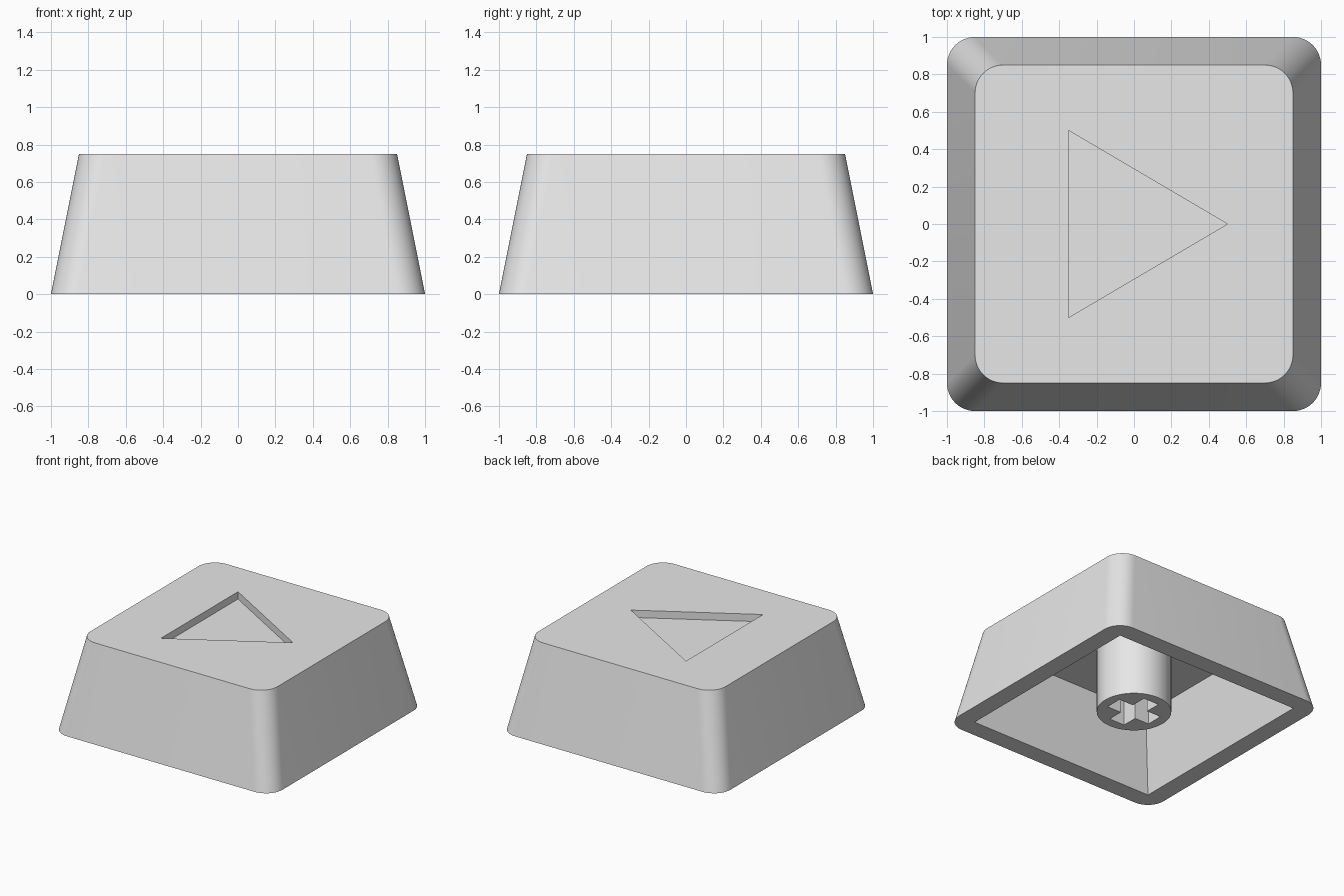
import bpy
import bmesh
from math import cos, sin, pi, radians

cube = bpy.data.objects.get("Cube")
if cube:
    bpy.data.objects.remove(cube, do_unlink=True)

grey = bpy.data.materials.new("light grey plastic")
grey.use_nodes = True
grey.diffuse_color = (0.8, 0.8, 0.8, 1)
grey.node_tree.nodes["Principled BSDF"].inputs["Base Color"].default_value = (0.8, 0.8, 0.8, 1)


def rounded_square(half, radius, steps=12):
    """Outline of a square with round corners."""
    points = []
    for corner in range(4):
        mid = pi / 4 + corner * pi / 2
        cx = (half - radius) * (1 if cos(mid) > 0 else -1)
        cy = (half - radius) * (1 if sin(mid) > 0 else -1)
        for i in range(steps + 1):
            a = corner * pi / 2 + i / steps * pi / 2
            points.append((cx + radius * cos(a), cy + radius * sin(a)))
    return points


def square(half):
    return [(half, -half), (half, half), (-half, half), (-half, -half)]


def circle(radius, sides=64):
    return [(radius * cos(2 * pi * i / sides), radius * sin(2 * pi * i / sides))
            for i in range(sides)]


def cross(arm, half_width):
    """Outline of a plus sign, one quarter turned four times."""
    points = []
    x, y = 1, 0
    for _ in range(4):
        for u, v in ((arm, -half_width), (arm, half_width), (half_width, half_width)):
            points.append((u * x - v * y, u * y + v * x))
        x, y = -y, x
    return points


def loft(name, bottom, top, z0, z1):
    """Closed solid between two outlines with equal point counts."""
    bm = bmesh.new()
    low = [bm.verts.new((x, y, z0)) for x, y in bottom]
    high = [bm.verts.new((x, y, z1)) for x, y in top]
    bm.faces.new(low[::-1])
    bm.faces.new(high)
    n = len(low)
    for i in range(n):
        j = (i + 1) % n
        bm.faces.new((low[i], low[j], high[j], high[i]))
    bmesh.ops.recalc_face_normals(bm, faces=bm.faces)
    mesh = bpy.data.meshes.new(name)
    bm.to_mesh(mesh)
    bm.free()
    mesh.materials.append(grey)
    obj = bpy.data.objects.new(name, mesh)
    bpy.context.collection.objects.link(obj)
    return obj


def activate(obj):
    bpy.ops.object.select_all(action='DESELECT')
    obj.select_set(True)
    bpy.context.view_layer.objects.active = obj


def cut(obj, cutter):
    """Subtract the cutter, then discard it."""
    cutter.hide_render = True
    mod = obj.modifiers.new("cut", 'BOOLEAN')
    mod.operation = 'DIFFERENCE'
    mod.solver = 'EXACT'
    mod.object = cutter
    activate(obj)
    bpy.ops.object.modifier_apply(modifier=mod.name)
    bpy.data.objects.remove(cutter, do_unlink=True)


# Tapered shell, hollow below, with an engraved triangle on top
shell = loft("keycap_shell", rounded_square(1, 0.15), rounded_square(0.85, 0.15), 0, 0.75)
slope = 0.125 / 0.6
cut(shell, loft("cavity_cutter", square(0.85 + 0.1 * slope), square(0.725), -0.1, 0.6))
triangle = [(0.5, 0), (-0.35, 0.5), (-0.35, -0.5)]
cut(shell, loft("triangle_cutter", triangle, triangle, 0.69, 0.85))

# Mounting stem with a cross-shaped socket, sunk slightly into the ceiling
stem = loft("mounting_stem", circle(0.28), circle(0.28), 0.03, 0.63)
cut(stem, loft("socket_cutter", cross(0.2, 0.07), cross(0.2, 0.07), -0.1, 0.6))

for part in (shell, stem):
    activate(part)
    bpy.ops.object.shade_smooth_by_angle(angle=radians(30))
